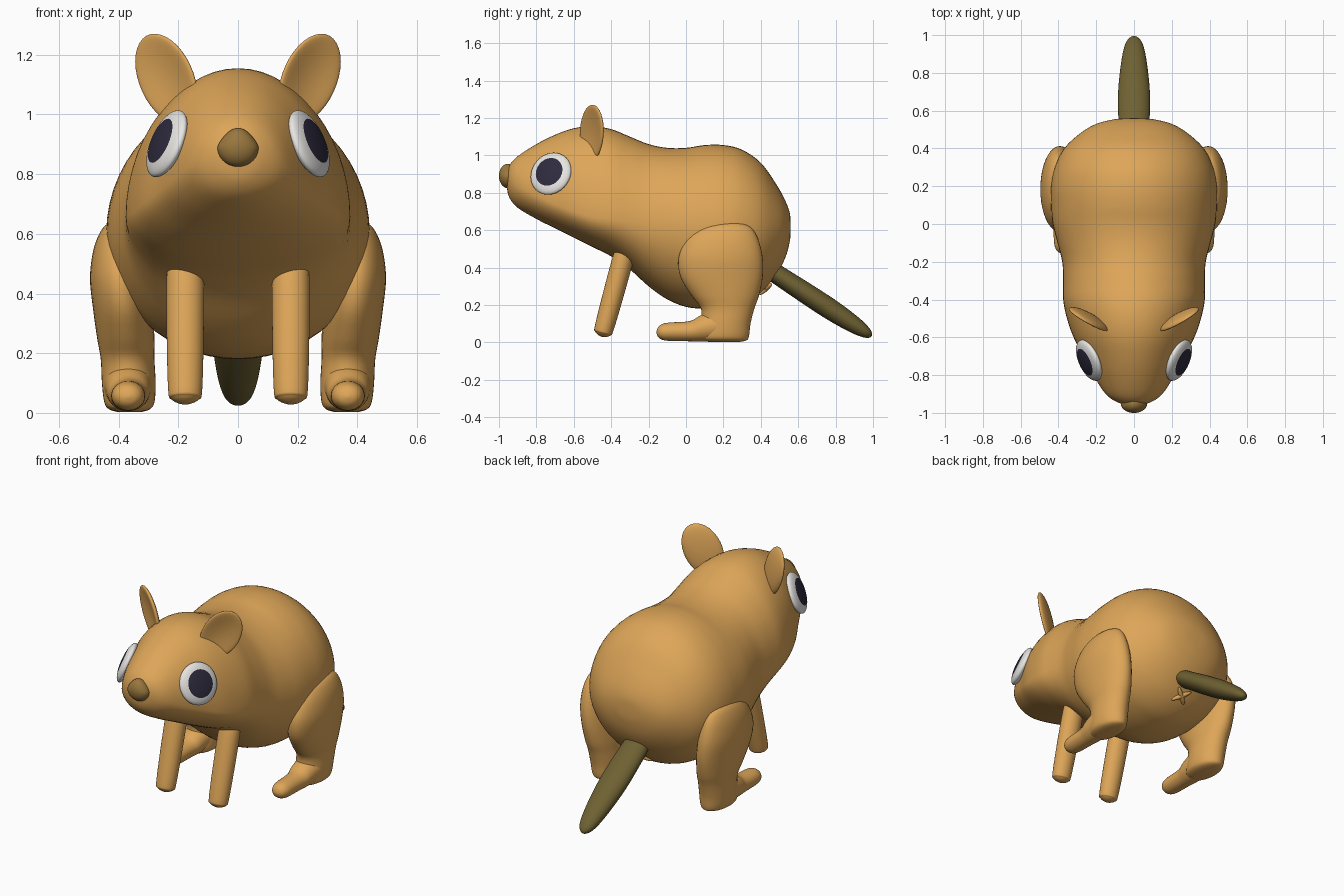
import bpy, bmesh, math
from mathutils import Vector, Matrix

if "Cube" in bpy.data.objects:
    bpy.data.objects.remove(bpy.data.objects["Cube"])


def material(name, rgb):
    m = bpy.data.materials.new(name)
    m.use_nodes = True
    m.diffuse_color = (*rgb, 1)
    m.node_tree.nodes["Principled BSDF"].inputs["Base Color"].default_value = (*rgb, 1)
    return m


FUR = material("tan fur", (0.73, 0.381, 0.098))
NOSE = material("brown nose", (0.32, 0.185, 0.048))
TAIL = material("olive tail", (0.156, 0.119, 0.032))
WHITE = material("eye white", (0.80, 0.79, 0.76))
PUPIL = material("dark pupil", (0.027, 0.024, 0.048))


def finish(name, bm, *mats):
    bmesh.ops.recalc_face_normals(bm, faces=bm.faces)
    for f in bm.faces:
        f.smooth = True
    me = bpy.data.meshes.new(name)
    bm.to_mesh(me)
    bm.free()
    for m in mats:
        me.materials.append(m)
    ob = bpy.data.objects.new(name, me)
    bpy.context.collection.objects.link(ob)
    return ob


def smooth_rows(rows, steps=4):
    """Catmull-Rom interpolation between the station rows."""
    out = []
    pts = [rows[0]] + list(rows) + [rows[-1]]
    for i in range(1, len(pts) - 2):
        for k in range(steps):
            t = k / steps
            out.append([0.5 * (2 * b + (c - a) * t + (2 * a - 5 * b + 4 * c - d) * t * t
                               + (3 * b - a - 3 * c + d) * t ** 3)
                        for a, b, c, d in zip(*pts[i - 1:i + 3])])
    return out + [list(rows[-1])]


def loft(name, rows, u, v, mat, seg=40):
    """Skin rows of (x, y, z, radius along u, radius along +v, radius along -v)."""
    bm = bmesh.new()
    u, v = Vector(u).normalized(), Vector(v).normalized()
    rings = []
    for x, y, z, ru, up, dn in smooth_rows(rows):
        ring = []
        for k in range(seg):
            a = 2 * math.pi * k / seg
            s = math.sin(a)
            ring.append(bm.verts.new(Vector((x, y, z)) + u * ru * math.cos(a)
                                     + v * s * (up if s > 0 else dn)))
        rings.append(ring)
    for r0, r1 in zip(rings, rings[1:]):
        for k in range(seg):
            j = (k + 1) % seg
            bm.faces.new((r0[k], r0[j], r1[j], r1[k]))
    bm.faces.new(rings[0])
    bm.faces.new(rings[-1])
    return finish(name, bm, mat)


def sphere(seg=36, rings=26):
    bm = bmesh.new()
    bmesh.ops.create_uvsphere(bm, u_segments=seg, v_segments=rings, radius=1)
    return bm


def frame(center, a, b, sizes, side=1):
    """Matrix with local x along a, local y near b, scaled, mirrored by side."""
    a = Vector(a).normalized()
    n = a.cross(Vector(b)).normalized()
    b = n.cross(a)
    rot = Matrix((a, b, n)).transposed().to_4x4()
    return (Matrix.Diagonal((side, 1, 1, 1)) @ Matrix.Translation(center) @ rot
            @ Matrix.Diagonal((*sizes, 1)))


# Body and head in one skin: y, half width, top, widest height, bottom
BODY = [(-.958, .03, .90, .865, .83), (-.945, .085, .945, .86, .775),
        (-.9, .15, .995, .835, .72), (-.8, .215, 1.06, .785, .66),
        (-.7, .267, 1.11, .74, .61), (-.6, .32, 1.145, .70, .56),
        (-.5, .355, 1.155, .67, .51), (-.4, .375, 1.14, .66, .46),
        (-.3, .375, 1.10, .645, .39), (-.2, .38, 1.06, .63, .30),
        (-.1, .405, 1.04, .62, .23), (0, .43, 1.04, .61, .19),
        (.1, .44, 1.055, .6, .18), (.2, .44, 1.055, .6, .185),
        (.3, .42, 1.03, .6, .205), (.4, .37, .96, .6, .265),
        (.48, .285, .85, .605, .36), (.53, .2, .76, .61, .45),
        (.555, .10, .69, .615, .54), (.56, .02, .63, .615, .6)]
loft("body", [(0, y, m, w, t - m, m - b) for y, w, t, m, b in BODY],
     (1, 0, 0), (0, 0, 1), FUR, 56)

# Nose, slightly pointed at the top
bm = sphere()
for p in bm.verts:
    if p.co.z > 0:
        p.co.x *= 1 - 0.3 * p.co.z
bm.transform(Matrix.Translation((0, -.953, .89)) @ Matrix.Diagonal((.069, .047, .065, 1)))
finish("nose", bm, NOSE)

# Tail: distance along axis, half width, half thickness
axis = Vector((0, .837, -.547))
TAIL_ROWS = [(-.1, .07, .05), (0, .08, .052), (.2, .085, .056), (.35, .076, .055),
             (.48, .06, .045), (.55, .042, .031), (.58, .02, .016), (.588, .004, .003)]
loft("tail", [(*(Vector((0, .5, .355)) + axis * s), rx, r, r) for s, rx, r in TAIL_ROWS],
     (1, 0, 0), (0, .547, .837), TAIL)

# Small crossed folds below the tail
for name, tilt in (("fold_a", .75), ("fold_b", -.75)):
    bm = sphere(16, 10)
    along = Vector((math.cos(tilt), math.sin(tilt) * .75, math.sin(tilt) * .65))
    bm.transform(frame((0, .425, .285), along, (0, .65, -.75), (.065, .014, .014)))
    finish(name, bm, FUR)

# Hind leg: z, y front, y back, x centre, x radius
HIND = [(.645, .2, .25, .40, .01), (.63, .12, .32, .40, .042), (.6, .05, .36, .40, .065),
        (.54, -.005, .39, .40, .086), (.45, -.04, .41, .396, .1), (.35, -.03, .41, .386, .1),
        (.25, .03, .39, .376, .096), (.18, .08, .365, .37, .09), (.1, .08, .345, .366, .09),
        (.035, .07, .337, .364, .084), (.012, .085, .325, .364, .068), (.003, .12, .29, .364, .04)]
# Foot: y, z centre, z radius, x radius
FOOT = [(.2, .1, .096, .085), (.08, .075, .07, .072), (.02, .06, .054, .06),
        (-.09, .057, .049, .056), (-.13, .056, .041, .047), (-.15, .055, .025, .03),
        (-.158, .054, .005, .007)]
# Front leg: fraction from top to bottom, radius
FRONT = [(0, .02), (.02, .05), (.07, .062), (.5, .062), (.9, .057), (.96, .048),
         (.99, .025), (1, .005)]

for word, s in (("left", 1), ("right", -1)):
    loft(word + "_hind_leg",
         [(s * x, (a + b) / 2, z, r, (b - a) / 2, (b - a) / 2) for z, a, b, x, r in HIND],
         (1, 0, 0), (0, 1, 0), FUR)
    loft(word + "_hind_foot", [(s * .368, y, z, rx, rz, rz) for y, z, rz, rx in FOOT],
         (1, 0, 0), (0, 0, 1), FUR)

    top, bottom = Vector((s * .177, -.325, .49)), Vector((s * .177, -.45, .03))
    loft(word + "_front_leg", [(*top.lerp(bottom, t), r, r * .9, r * .9) for t, r in FRONT],
         (1, 0, 0), (0, .96, -.26), FUR)

    # Ear: flattened ball with a shallow hollow on its forward side
    bm = sphere()
    m = frame((.24, -.505, 1.12), (.42, .14, .9), (.78, .55, -.42), (.16, .107, .03))
    forward = 1 if m.col[2].y < 0 else -1
    for p in bm.verts:
        if p.co.z * forward > 0:
            p.co.z -= forward * 1.15 * p.co.z ** 2
    bm.transform(Matrix.Diagonal((s, 1, 1, 1)) @ m)
    finish(word + "_ear", bm, FUR)

    # Eye: flattened ball with its pole outwards, pupil faces near the pole
    bm = sphere()
    for f in bm.faces:
        c = f.calc_center_median()
        f.material_index = int(c.z > 0 and math.hypot(c.x, c.y) < .66)
    bm.transform(frame((.238, -.722, .902), (.42, .95, 0), (-.36, .1, .93),
                       (.116, .12, .036), s))
    finish(word + "_eye", bm, WHITE, PUPIL)
